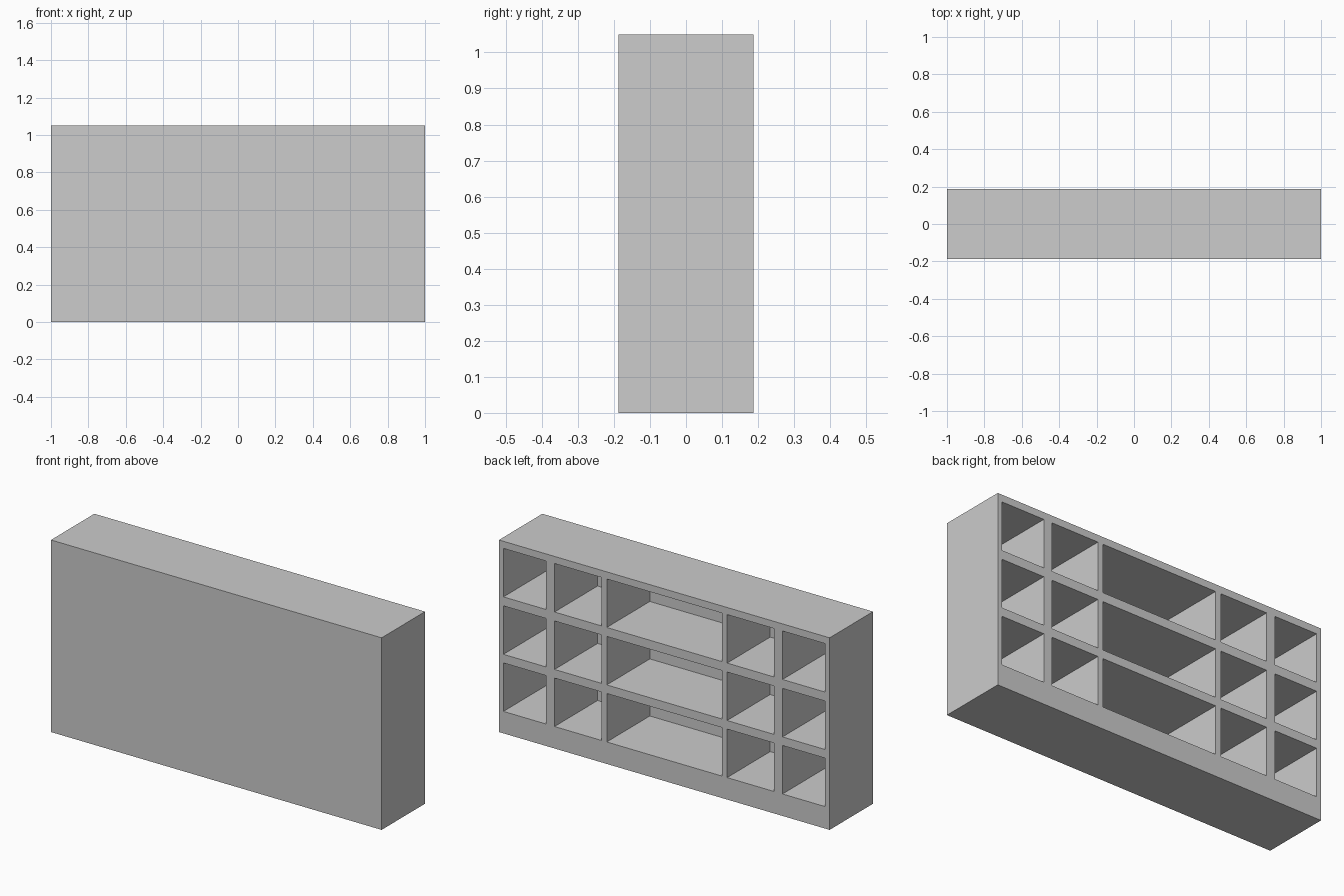
import bpy
import bmesh
from mathutils import Matrix, Vector

default_cube = bpy.data.objects.get("Cube")
if default_cube:
    bpy.data.objects.remove(default_cube, do_unlink=True)

WIDTH, DEPTH, HEIGHT = 2.0, 0.375, 1.05
PANEL = 0.003                                   # thin front panel
HALF = [(0.38, 0.664), (0.715, 0.973)]          # side compartments, mirrored
COLUMNS = [(-0.348, 0.348)] + HALF + [(-b, -a) for a, b in HALF]
ROWS = [(0.12, 0.385), (0.432, 0.697), (0.746, 1.011)]

# One plain grey for the whole unit
grey = bpy.data.materials.new("light grey")
grey.use_nodes = True
colour = (0.604, 0.604, 0.604, 1.0)
grey.diffuse_color = colour
grey.node_tree.nodes["Principled BSDF"].inputs["Base Color"].default_value = colour

# Solid counter block
bm = bmesh.new()
bmesh.ops.create_cube(bm, size=1.0, matrix=Matrix.Translation((0, 0, HEIGHT / 2))
                      @ Matrix.Diagonal((WIDTH, DEPTH, HEIGHT, 1)))


def back_faces():
    return [f for f in bm.faces if f.normal.y > 0.9]


def cut_back(point, normal):
    faces = back_faces()
    edges = {e for f in faces for e in f.edges}
    verts = {v for f in faces for v in f.verts}
    bmesh.ops.bisect_plane(bm, geom=faces + list(edges) + list(verts),
                           plane_co=point, plane_no=normal)
    bm.normal_update()


# Mark out the compartment grid on the back face
bm.normal_update()
for span in COLUMNS:
    for x in span:
        cut_back(Vector((x, 0, 0)), Vector((1, 0, 0)))
for span in ROWS:
    for z in span:
        cut_back(Vector((0, 0, z)), Vector((0, 0, 1)))


def inside(value, spans):
    return any(a < value < b for a, b in spans)


# Push the compartments in, leaving the shelves, dividers and front panel
cells = []
for f in back_faces():
    c = f.calc_center_median()
    if inside(c.x, COLUMNS) and inside(c.z, ROWS):
        cells.append(f)
pushed = bmesh.ops.extrude_discrete_faces(bm, faces=cells)["faces"]
bmesh.ops.translate(bm, vec=(0, PANEL - DEPTH, 0),
                    verts=list({v for f in pushed for v in f.verts}))
bmesh.ops.recalc_face_normals(bm, faces=bm.faces)

mesh = bpy.data.meshes.new("shelf_counter")
bm.to_mesh(mesh)
bm.free()
mesh.materials.append(grey)
counter = bpy.data.objects.new("shelf_counter", mesh)
bpy.context.collection.objects.link(counter)
